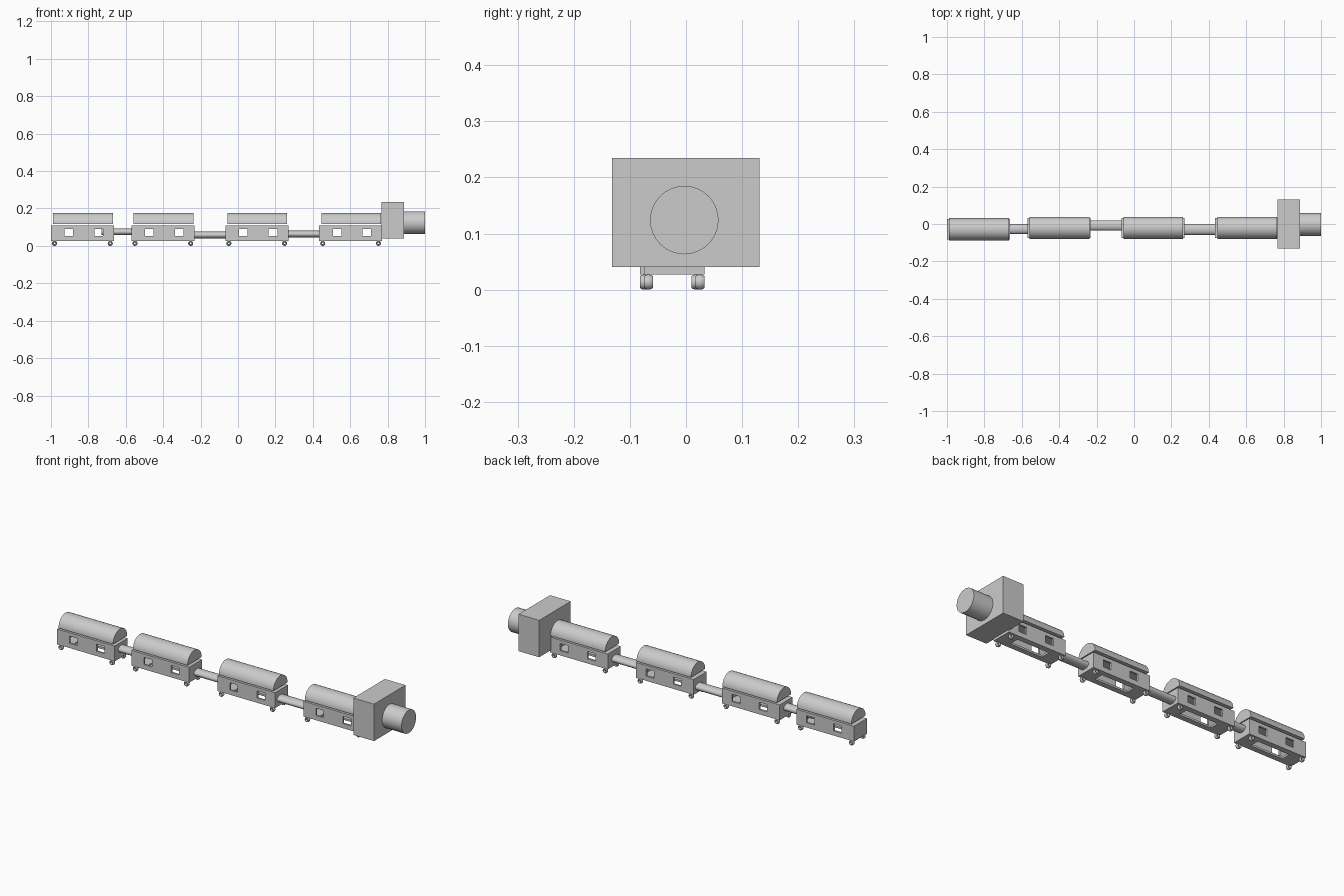
import bpy, math
from mathutils import Matrix

if "Cube" in bpy.data.objects:
    bpy.data.objects.remove(bpy.data.objects["Cube"])


def name_it(name):
    o = bpy.context.object
    o.name = name
    return o


def box(name, x, y, z):
    bpy.ops.mesh.primitive_cube_add(size=1, location=[sum(a) / 2 for a in (x, y, z)])
    o = name_it(name)
    o.data.transform(Matrix.Diagonal([a[1] - a[0] for a in (x, y, z)] + [1]))
    return o


def rod(name, x0, x1, y, z, ry, rz, verts=32):
    bpy.ops.mesh.primitive_cylinder_add(vertices=verts, radius=1, depth=x1 - x0,
                                        location=((x0 + x1) / 2, y, z))
    o = name_it(name)
    o.data.transform(Matrix.Rotation(math.pi / 2, 4, 'Y'))
    o.data.transform(Matrix.Diagonal((1, ry, rz, 1)))
    bpy.ops.object.shade_smooth_by_angle()
    return o


def cut(o, cutter):
    cutter.hide_render = True
    cutter.hide_viewport = True
    m = o.modifiers.new("cut", 'BOOLEAN')
    m.object = cutter
    m.solver = 'EXACT'


def half_roof(name, x0, x1, y, z, r, n=24):
    arc = [(y + r * math.cos(math.pi * i / n), z + r * math.sin(math.pi * i / n)) for i in range(n + 1)]
    verts = [(x, *p) for x in (x0, x1) for p in arc]
    k = n + 1
    faces = [(i, (i + 1) % k, k + (i + 1) % k, k + i) for i in range(k)]
    faces += [tuple(reversed(range(k))), tuple(range(k, 2 * k))]
    me = bpy.data.meshes.new(name)
    me.from_pydata(verts, [], faces)
    o = bpy.data.objects.new(name, me)
    bpy.context.collection.objects.link(o)
    bpy.context.view_layer.objects.active = o
    bpy.ops.object.select_all(action='DESELECT')
    o.select_set(True)
    bpy.ops.object.shade_smooth_by_angle()


# Four cars
for i, (x, y) in enumerate([(-1, -0.028), (-0.57, -0.021), (-0.068, -0.021), (0.434, -0.021)], 1):
    body = box(f"car_body_{i}", (x, x + 0.337), (y - 0.054, y + 0.054), (0.027, 0.108))
    # Hollow inside, floor slot, windows on both sides
    cut(body, box(f"inside_cutter_{i}", (x + 0.02, x + 0.317), (y - 0.044, y + 0.044), (0.037, 0.098)))
    cut(body, box(f"floor_cutter_{i}", (x + 0.075, x + 0.262), (y - 0.025, y + 0.025), (0.01, 0.06)))
    for j, wx in enumerate((0.073, 0.232)):
        cut(body, box(f"window_cutter_{i}_{j}", (x + wx, x + wx + 0.046), (y - 0.1, y + 0.1), (0.052, 0.09)))
    half_roof(f"car_roof_{i}", x + 0.012, x + 0.331, y, 0.118, 0.059)
    # Wheels
    for wx in (0.019, 0.317):
        for s in (-1, 1):
            bpy.ops.mesh.primitive_torus_add(major_segments=24, minor_segments=10, major_radius=0.009,
                                             minor_radius=0.0045, location=(x + wx, y + s * 0.046, 0.0135))
            w = name_it(f"wheel_{i}")
            w.data.transform(Matrix.Diagonal((1, 1, 1.9, 1)))
            w.data.transform(Matrix.Rotation(math.pi / 2, 4, 'X'))
            bpy.ops.object.shade_smooth_by_angle()

# Couplers
rod("coupler_1", -0.73, -0.53, -0.027, 0.075, 0.026, 0.018)
rod("coupler_2", -0.25, -0.05, -0.008, 0.058, 0.027, 0.018)
rod("coupler_3", 0.25, 0.45, -0.029, 0.063, 0.029, 0.018)

# Engine cab and boiler
box("engine_cab", (0.766, 0.887), (-0.132, 0.131), (0.04, 0.235))
rod("engine_boiler", 0.86, 1.0, -0.003, 0.124, 0.061, 0.061)
